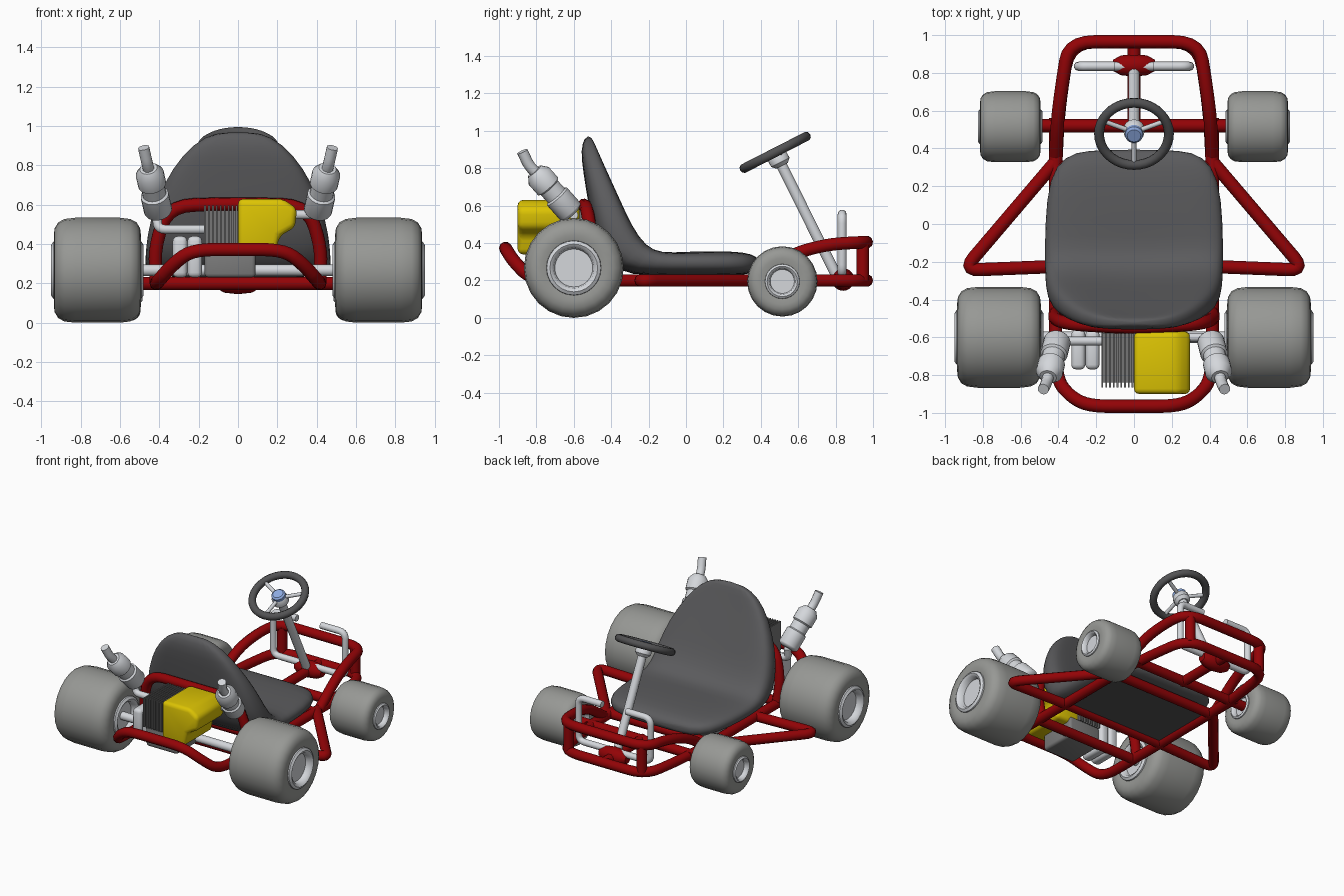
import bpy, bmesh, math
from mathutils import Vector

cube = bpy.data.objects.get("Cube")
if cube:
    bpy.data.objects.remove(cube, do_unlink=True)


def material(name, *rgb):
    m = bpy.data.materials.new(name)
    m.use_nodes = True
    m.diffuse_color = (*rgb, 1)
    m.node_tree.nodes["Principled BSDF"].inputs["Base Color"].default_value = (*rgb, 1)
    return m


RED = material("red_paint", .29, .001, .002)
TYRE = material("tyre_grey", .31, .315, .3)
METAL = material("light_metal", .66, .68, .71)
SEAT = material("seat_grey", .105, .105, .11)
DARK = material("dark_grip", .085, .085, .088)
FIN = material("fin_grey", .18, .18, .18)
BLOCK = material("engine_grey", .2, .2, .2)
YELLOW = material("yellow_cover", .72, .55, .001)
BLUE = material("blue_cap", .27, .41, .76)


def add(name, me, mat, angle=40):
    """Link a mesh, smooth it and keep its sharp edges."""
    me.materials.clear()
    me.materials.append(mat)
    for p in me.polygons:
        p.use_smooth = True
        p.material_index = 0
    me.set_sharp_from_angle(angle=math.radians(angle))
    ob = bpy.data.objects.new(name, me)
    bpy.context.collection.objects.link(ob)
    return ob


def finish(name, bm, mat, angle=40):
    bmesh.ops.recalc_face_normals(bm, faces=bm.faces)
    me = bpy.data.meshes.new(name)
    bm.to_mesh(me)
    bm.free()
    return add(name, me, mat, angle)


def tube(name, pts, mat=RED, r=.035, bend=.08, mirror=False):
    """Round tube along a path with rounded corners; mirror completes a half path over x."""
    pts = [Vector(p) for p in pts]
    if mirror:
        pts += [Vector((-p.x, p.y, p.z)) for p in reversed(pts) if abs(p.x) > .001]
    path = [pts[0]]
    for a, b, c in zip(pts, pts[1:], pts[2:]):
        p = b + (a - b).normalized() * min(bend, (a - b).length * .48)
        q = b + (c - b).normalized() * min(bend, (c - b).length * .48)
        for i in range(6):
            t = i / 5
            path.append(p * (1 - t) ** 2 + b * 2 * t * (1 - t) + q * t * t)
    path.append(pts[-1])
    cu = bpy.data.curves.new(name, 'CURVE')
    cu.dimensions = '3D'
    cu.bevel_depth = r
    cu.bevel_resolution = 3
    cu.use_fill_caps = True
    sp = cu.splines.new('POLY')
    sp.points.add(len(path) - 1)
    for s, p in zip(sp.points, path):
        s.co = (*p, 1)
    tmp = bpy.data.objects.new(name + "_path", cu)
    me = bpy.data.meshes.new_from_object(tmp)
    bpy.data.objects.remove(tmp)
    return add(name, me, mat, 60)


def lathe(name, profile, origin, axis, mat, segs=24, angle=40):
    """Turn (radius, distance) points around an axis."""
    bm = bmesh.new()
    rot = Vector(axis).to_track_quat('Z', 'Y')
    rings = []
    for r, t in profile:
        rings.append([bm.verts.new(rot @ Vector((r * math.cos(a), r * math.sin(a), t)) + Vector(origin))
                      for a in (math.tau * i / segs for i in range(segs))])
    for a, b in zip(rings, rings[1:]):
        for i in range(segs):
            j = (i + 1) % segs
            bm.faces.new((a[i], a[j], b[j], b[i]))
    bm.faces.new(rings[0])
    bm.faces.new(rings[-1])
    return finish(name, bm, mat, angle)


def prism(name, outline, y0, y1, mat, bevel):
    """Extrude an x-z outline along y with rounded edges."""
    bm = bmesh.new()
    f = bm.faces.new([bm.verts.new((x, y0, z)) for x, z in outline])
    out = bmesh.ops.extrude_face_region(bm, geom=[f])
    moved = [v for v in out["geom"] if isinstance(v, bmesh.types.BMVert)]
    bmesh.ops.translate(bm, verts=moved, vec=(0, y1 - y0, 0))
    if bevel:
        bmesh.ops.bevel(bm, geom=bm.edges[:], offset=bevel, segments=3, profile=.5, affect='EDGES')
    return finish(name, bm, mat)


def box(name, x0, x1, y0, y1, z0, z1, mat, bevel=0):
    return prism(name, [(x0, z0), (x1, z0), (x1, z1), (x0, z1)], y0, y1, mat, bevel)


# wheels
def wheel(name, x, y, z, r, half, rim):
    side = [(rim, .6), (rim * 1.01, .96), (r * .66, .99), (r * .8, .97), (r * .91, .89), (r * .975, .75), (r, .5)]
    prof = [(a, -t * half) for a, t in side] + [(a, t * half) for a, t in reversed(side)]
    lathe(name + "_tyre", prof, (x, y, z), (1, 0, 0), TYRE, angle=60)
    lip = [(rim * 1.02, .8), (rim, 1), (rim * .88, 1.05), (rim * .75, 1), (rim * .7, .84)]
    prof = [(a, -t * half) for a, t in reversed(lip)] + [(a, t * half) for a, t in lip]
    lathe(name + "_rim", prof, (x, y, z), (1, 0, 0), METAL, angle=50)


for s, side in ((1, "left"), (-1, "right")):
    wheel(side + "_engine_end_wheel", s * .715, -.6, .267, .267, .224, .145)
    wheel(side + "_nose_end_wheel", s * .655, .515, .195, .188, .162, .092)

# frame
for s, side in ((1, "left"), (-1, "right")):
    tube(side + "_rail", [(s * .415, .56, .2), (s * .415, -.6, .2)])
    tube(side + "_side_guard", [(s * .415, .33, .2), (s * .905, -.245, .2), (s * .415, -.225, .2)], bend=.09)
    tube(side + "_nose_post", [(s * .3, .945, .2), (s * .3, .945, .4)])
for y, w in ((.52, .53), (.3, .41), (-.225, .41), (-.5, .42)):
    tube("cross_bar", [(-w, y, .2), (w, y, .2)])
tube("lower_nose_hoop", [(.415, .3, .2), (.4, .6, .2), (.345, .965, .2), (0, .965, .2)], mirror=True, bend=.14)
tube("upper_nose_hoop", [(.415, .36, .2), (.405, .56, .34), (.378, .76, .395), (.345, .965, .405),
                         (0, .965, .405)], mirror=True, bend=.14)
tube("tail_bumper", [(.415, -.5, .2), (.415, -.82, .2), (.33, -.92, .3), (.23, -.965, .372), (0, -.965, .372)],
     mirror=True, bend=.14)
tube("seat_hoop", [(.415, -.47, .2), (.425, -.5, .38), (.355, -.53, .595), (0, -.55, .605)], mirror=True, bend=.13)
tube("centre_spine", [(0, .5, .2), (0, .96, .2)])
lathe("pedal_hub", [(.03, -.11), (.052, -.07), (.06, 0), (.052, .07), (.03, .11)], (0, .84, .205), (1, 0, 0), RED)
box("floor_plate", -.4, .4, -.225, .3, .196, .204, DARK)

# pedals
for s, side in ((1, "left"), (-1, "right")):
    tube(side + "_pedal", [(s * .1, .835, .555), (s * .295, .835, .555), (s * .295, .835, .235),
                           (s * .04, .835, .235)], METAL, .024, .05)

# seat, lofted through front point, back point and half width
stations = [((.395, .31), (.395, .265), .25), ((.36, .35), (.36, .235), .37), ((.25, .368), (.25, .225), .455),
            ((0, .365), (0, .225), .475), ((-.12, .37), (-.2, .225), .475), ((-.185, .41), (-.37, .24), .475),
            ((-.25, .51), (-.48, .37), .468), ((-.32, .64), (-.52, .59), .425), ((-.405, .8), (-.55, .78), .335),
            ((-.465, .92), (-.565, .9), .23), ((-.505, .975), (-.54, .97), .11)]
bm = bmesh.new()
rings = []
for k, (f, b, hw) in enumerate(stations):
    f, b = Vector((0, *f)), Vector((0, *b))
    dish = .42 if 3 < k < 10 else .14
    ring = []
    for i in range(20):
        a = math.tau * i / 20
        c, sn = math.cos(a), math.sin(a)
        u = math.copysign(abs(c) ** .6, c)
        v = math.copysign(abs(sn) ** .6, sn)
        if sn > 0:
            v -= dish * (1 - u * u)
        ring.append(bm.verts.new((f + b) / 2 + (f - b) / 2 * v + Vector((u * hw, 0, 0))))
    rings.append(ring)
for a, b in zip(rings, rings[1:]):
    for i in range(20):
        j = (i + 1) % 20
        bm.faces.new((a[i], a[j], b[j], b[i]))
bm.faces.new(rings[0])
bm.faces.new(rings[-1])
seat = finish("seat", bm, SEAT, 180)
seat.modifiers.new("smooth", 'SUBSURF').levels = 1
seat.modifiers["smooth"].render_levels = 1

# steering column and wheel
n = Vector((0, -.455, .89)).normalized()
up = Vector((0, .89, .455)).normalized()
centre = Vector((0, .477, .885))
tube("steering_column", [centre - n * .03, (0, .8, .235)], METAL, .03)
lathe("steering_hub", [(.035, -.08), (.055, -.06), (.055, -.02), (.04, .0)], centre, n, METAL)
lathe("hub_cap", [(.048, -.01), (.048, .012), (.036, .022)], centre, n, BLUE)
for a in (25, 155, 270):
    d = Vector((1, 0, 0)) * math.cos(math.radians(a)) + up * math.sin(math.radians(a))
    tube("steering_spoke", [centre - n * .02, centre + d * .185], METAL, .013)
bpy.ops.mesh.primitive_torus_add(major_radius=.185, minor_radius=.026, major_segments=36, minor_segments=10,
                                 location=centre, rotation=n.to_track_quat('Z', 'Y').to_euler())
grip = bpy.context.object
grip.name = "steering_grip"
grip.data.materials.append(DARK)
bpy.ops.object.shade_smooth()

# axle and engine
tube("drive_axle", [(-.55, -.6, .267), (.55, -.6, .267)], METAL, .03)
prism("engine_cover", [(0, .34), (.19, .34), (.21, .44), (.29, .485), (.3, .58), (.23, .63), (0, .63)],
      -.9, -.57, YELLOW, .028)
box("cylinder_core", -.165, .02, -.84, -.58, .36, .57, FIN)
for i in range(9):
    x = -.172 + i * .02
    box("cooling_fin", x, x + .009, -.865, -.56, .38, .595, FIN)
box("engine_block", -.17, .09, -.84, -.56, .23, .38, BLOCK, .02)
for x in (-.295, -.22):
    box("carburettor", x - .037, x + .037, -.77, -.56, .23, .44, METAL, .025)

# exhausts
tube("right_exhaust_pipe", [(-.12, -.62, .475), (-.41, -.62, .475), (-.41, -.6, .56)], METAL, .024, .04)
tube("left_exhaust_pipe", [(.2, -.6, .55), (.41, -.6, .55)], METAL, .024)
for s, side in ((1, "left"), (-1, "right")):
    base, tip = Vector((s * .405, -.615, .565)), Vector((s * .455, -.81, .785))
    L = (tip - base).length
    prof = [(.045, -.04), (.068, 0), (.072, .03), (.072, .38), (.06, .41), (.06, .6), (.072, .63), (.072, .88), (.045, 1)]
    lathe(side + "_silencer", [(r, t * L) for r, t in prof], base, tip - base, METAL, 20)
    tube(side + "_tailpipe", [tip - (tip - base) * .1, tip + Vector((s * .008, -.03, .03)),
                              (s * .48, -.875, .89)], METAL, .03, .03)
